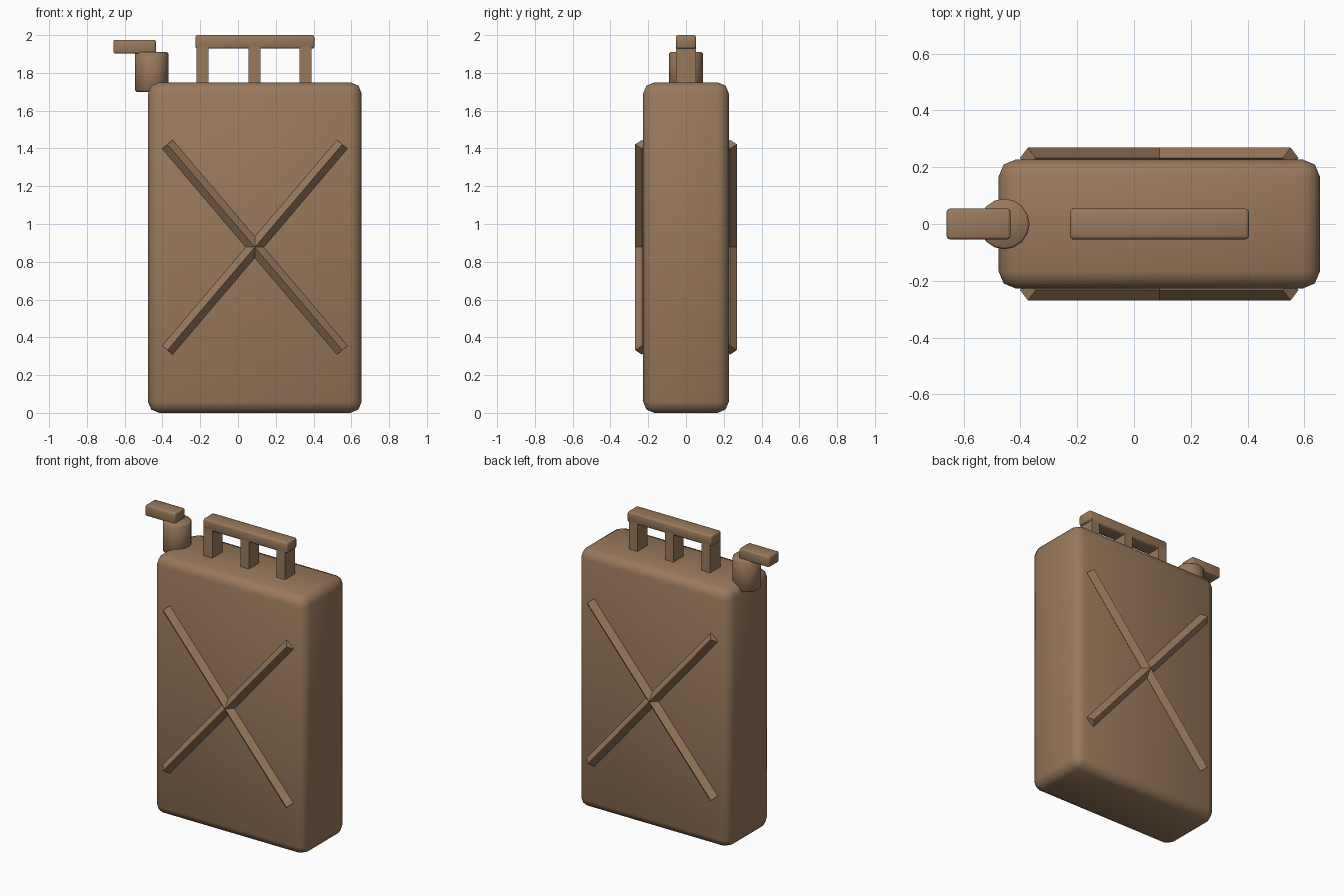
import bpy, math
from mathutils import Vector

if "Cube" in bpy.data.objects:
    bpy.data.objects.remove(bpy.data.objects["Cube"])

brown = bpy.data.materials.new("tan_brown")
brown.diffuse_color = (0.32, 0.19, 0.105, 1)
brown.use_nodes = True
brown.node_tree.nodes["Principled BSDF"].inputs["Base Color"].default_value = brown.diffuse_color


def finish(ob, name, bevel=0.0, segments=2, smooth=True):
    """Name, colour, bevel and shade a part."""
    ob.name = name
    ob.data.materials.append(brown)
    bpy.ops.object.transform_apply(location=False, rotation=True, scale=True)
    if bevel:
        mod = ob.modifiers.new("rounded_edges", 'BEVEL')
        mod.width = bevel
        mod.segments = segments
        mod.limit_method = 'ANGLE'
        mod.angle_limit = math.radians(40)
        bpy.ops.object.modifier_apply(modifier=mod.name)
    if smooth:
        bpy.ops.object.shade_smooth_by_angle(angle=math.radians(50))
    return ob


def box(name, lo, hi, bevel=0.0, segments=2):
    lo, hi = Vector(lo), Vector(hi)
    bpy.ops.mesh.primitive_cube_add(size=1, location=(lo + hi) / 2)
    ob = bpy.context.object
    ob.scale = hi - lo
    return finish(ob, name, bevel, segments)


# Can body
box("can_body", (-0.477, -0.227, 0.0), (0.655, 0.227, 1.75), 0.06, 2)

# Carry handle: grip on three posts
box("handle_grip", (-0.226, -0.054, 1.928), (0.405, 0.054, 2.0), 0.012)
for i, x in enumerate((-0.187, 0.088, 0.358)):
    box(f"handle_post_{i + 1}", (x - 0.032, -0.054, 1.72), (x + 0.032, 0.054, 1.94))

# Spout and its cap lever
bpy.ops.mesh.primitive_cylinder_add(vertices=16, radius=0.089, depth=0.21,
                                    location=(-0.457, 0, 1.805))
finish(bpy.context.object, "spout", 0.008, 1)
box("cap_lever", (-0.66, -0.054, 1.902), (-0.435, 0.054, 1.975), 0.01)

# Crossed stiffening ribs on front and back: square bars turned on edge
half_x, half_z, ridge = 0.463, 0.545, 0.036
for side, y in (("front", -0.233), ("back", 0.233)):
    for lean, sign in (("rising", 1), ("falling", -1)):
        bpy.ops.mesh.primitive_cylinder_add(
            vertices=4, radius=ridge, depth=2 * math.hypot(half_x, half_z),
            location=(0.089, y, 0.877),
            rotation=(0, sign * math.atan2(half_x, half_z), 0))
        finish(bpy.context.object, f"{side}_rib_{lean}", smooth=False)
